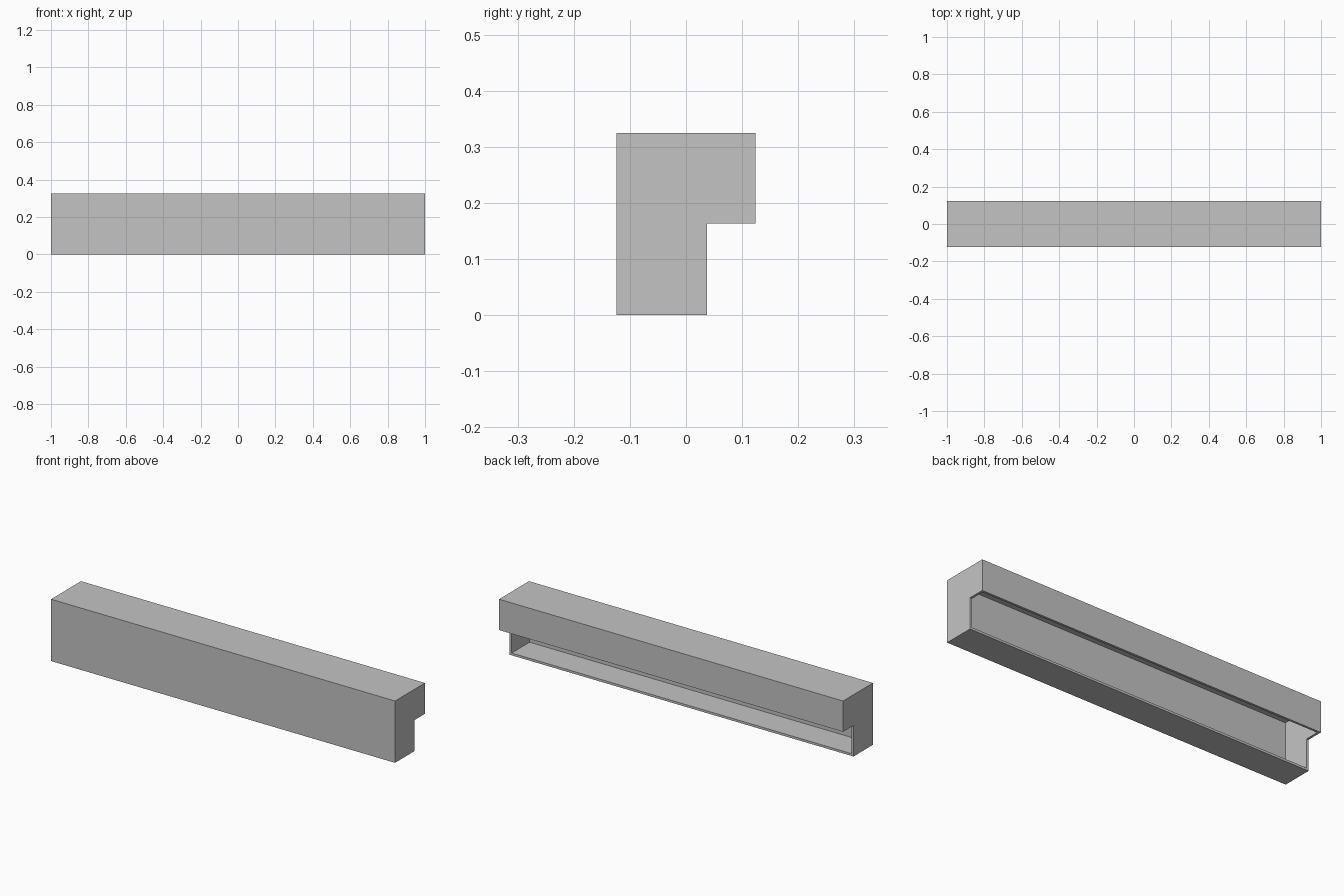
import bpy
import bmesh
from mathutils import Vector

cube = bpy.data.objects.get("Cube")
if cube:
    bpy.data.objects.remove(cube, do_unlink=True)

DEPTH, HEIGHT, WALL = 0.124, 0.325, 0.012
STEP_Y, STEP_Z = 0.037, 0.163

grey = bpy.data.materials.new("light grey")
grey.use_nodes = True
colour = (0.55, 0.55, 0.55, 1)
grey.diffuse_color = colour
grey.node_tree.nodes["Principled BSDF"].inputs["Base Color"].default_value = colour


def prism(name, profile, half_length):
    """Extrude a (y, z) profile along x, centred on the origin."""
    bm = bmesh.new()
    face = bm.faces.new([bm.verts.new((-half_length, y, z)) for y, z in profile])
    grown = bmesh.ops.extrude_face_region(bm, geom=[face])["geom"]
    verts = [g for g in grown if isinstance(g, bmesh.types.BMVert)]
    bmesh.ops.translate(bm, verts=verts, vec=Vector((2 * half_length, 0, 0)))
    bmesh.ops.recalc_face_normals(bm, faces=bm.faces)
    mesh = bpy.data.meshes.new(name)
    bm.to_mesh(mesh)
    bm.free()
    mesh.materials.append(grey)
    obj = bpy.data.objects.new(name, mesh)
    bpy.context.collection.objects.link(obj)
    return obj


# Outer shell: a long box with a step cut out of its lower back
shell = prism("stepped_channel", [
    (-DEPTH, 0), (STEP_Y, 0), (STEP_Y, STEP_Z),
    (DEPTH, STEP_Z), (DEPTH, HEIGHT), (-DEPTH, HEIGHT)], 1)

# Cavity: opens through the step, leaving thin walls all round
inner = DEPTH - WALL
cavity = prism("cavity_cutter", [
    (-inner, WALL), (inner, WALL),
    (inner, HEIGHT - WALL), (-inner, HEIGHT - WALL)], 1 - WALL)
cavity.hide_render = True

hollow = shell.modifiers.new("hollow", 'BOOLEAN')
hollow.operation = 'DIFFERENCE'
hollow.solver = 'EXACT'
hollow.object = cavity
bpy.context.view_layer.objects.active = shell
bpy.ops.object.modifier_apply(modifier=hollow.name)
bpy.data.objects.remove(cavity, do_unlink=True)
